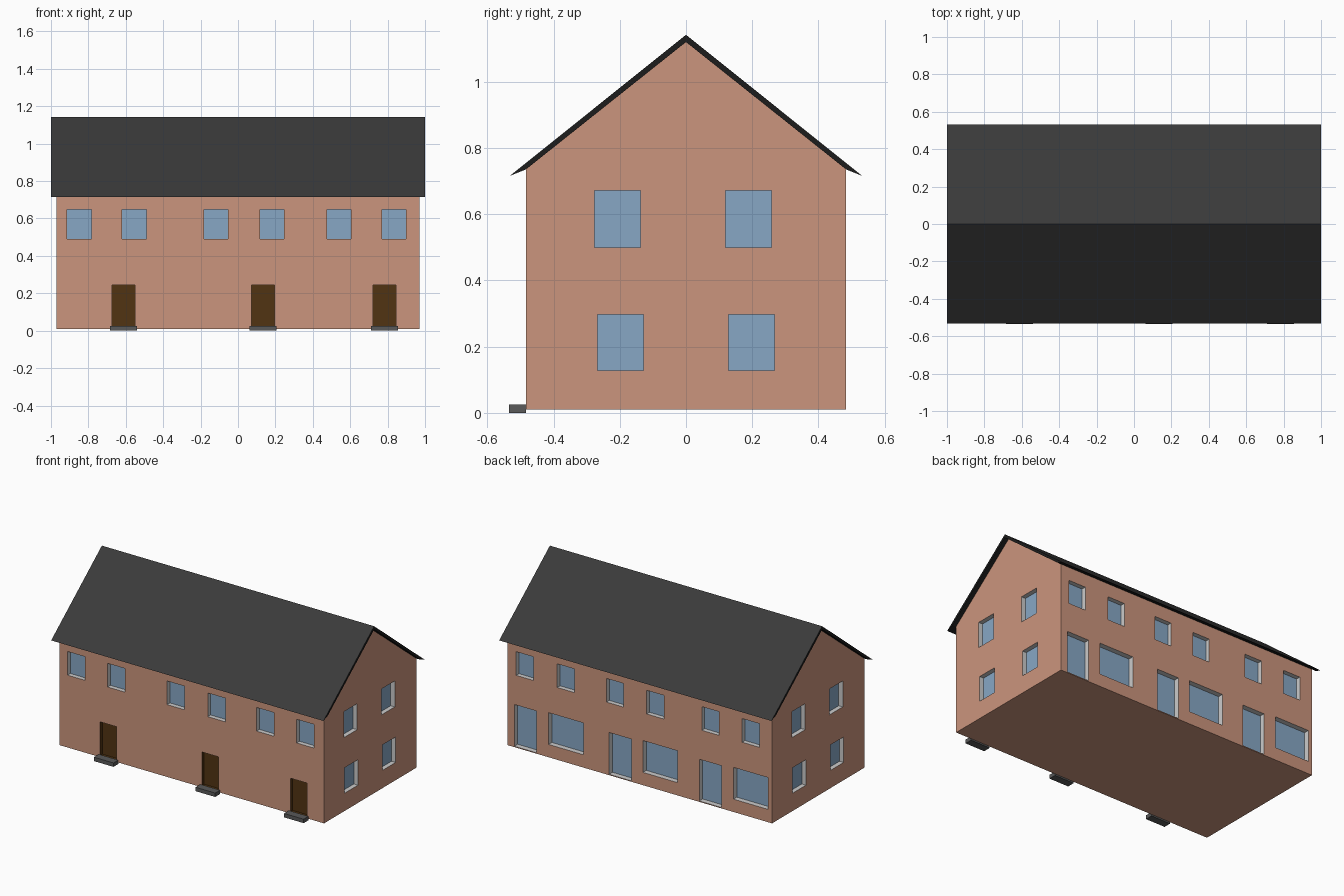
import bpy, bmesh
from math import radians
from mathutils import Matrix, Vector

if "Cube" in bpy.data.objects:
    bpy.data.objects.remove(bpy.data.objects["Cube"])


def material(name, r, g, b):
    m = bpy.data.materials.new(name)
    m.diffuse_color = (r, g, b, 1)
    m.use_nodes = True
    m.node_tree.nodes["Principled BSDF"].inputs["Base Color"].default_value = m.diffuse_color
    return m


WALL = material("brick wall", 0.60, 0.30, 0.205)
GLASS = material("window glass", 0.245, 0.39, 0.56)
FRAME = material("window frame", 0.60, 0.60, 0.60)
DOOR = material("door wood", 0.083, 0.034, 0.006)
ROOF = material("roof slate", 0.042, 0.042, 0.042)
TRIM = material("roof edge", 0.012, 0.012, 0.012)
STONE = material("step stone", 0.10, 0.10, 0.10)
HOUSE_MATS = [WALL, GLASS, FRAME, DOOR]
HX, HY = 0.971, 0.484          # half length and half depth of the walls


def finish(name, bm, mats):
    bmesh.ops.recalc_face_normals(bm, faces=bm.faces)
    me = bpy.data.meshes.new(name)
    bm.to_mesh(me)
    bm.free()
    for m in mats:
        me.materials.append(m)
    ob = bpy.data.objects.new(name, me)
    bpy.context.collection.objects.link(ob)
    return ob


def prism(profile, half):
    """Extrude a (y, z) profile along x from -half to half."""
    bm = bmesh.new()
    a = [bm.verts.new((-half, y, z)) for y, z in profile]
    b = [bm.verts.new((half, y, z)) for y, z in profile]
    n = len(profile)
    bm.faces.new(a)
    bm.faces.new(b[::-1])
    for i in range(n):
        j = (i + 1) % n
        bm.faces.new((a[i], b[i], b[j], a[j]))
    bmesh.ops.recalc_face_normals(bm, faces=bm.faces)
    return bm


def add_box(bm, lo, hi, turn=Matrix()):
    lo, hi = Vector(lo), Vector(hi)
    mat = turn @ Matrix.Translation((lo + hi) / 2) @ Matrix.Diagonal((*(hi - lo), 1))
    verts = bmesh.ops.create_cube(bm, size=1, matrix=mat)["verts"]
    return {f for v in verts for f in v.link_faces}


def opening(bm, angle, dist, u0, u1, z0, z1, depth, pane, reveal):
    """Cutter box for one recess; its inner face becomes the pane."""
    turn = Matrix.Rotation(radians(angle), 4, 'Z')
    inner = turn @ Vector((0, -(dist - depth), 0))
    direction = turn.to_3x3() @ Vector((0, 1, 0))
    for f in add_box(bm, (u0, -dist - 0.05, z0), (u1, -(dist - depth), z1), turn):
        on_pane = abs((f.calc_center_median() - inner).dot(direction)) < 1e-4
        f.material_index = pane if on_pane else reveal


# walls with gables
walls = finish("walls", prism([(-HY, 0.01), (HY, 0.01), (HY, 0.735),
                               (0, 1.12), (-HY, 0.735)], HX), HOUSE_MATS)

# recesses for windows and doors
bm = bmesh.new()
for u in (-0.913, -0.619, -0.182, 0.117, 0.475, 0.77):          # front upper windows
    opening(bm, 0, HY, u, u + 0.129, 0.49, 0.647, 0.03, 1, 2)
DOORS = (-0.613, 0.134, 0.784)
for u in DOORS:                                                 # front doors
    opening(bm, 0, HY, u - 0.061, u + 0.061, 0.02, 0.244, 0.025, 3, 3)
for u in (-0.909, -0.607, -0.245, 0.05, 0.455, 0.752):          # back upper windows
    opening(bm, 180, HY, u, u + 0.126, 0.49, 0.647, 0.03, 1, 2)
for u in (-0.922, -0.226, 0.437):                               # back glass doors
    opening(bm, 180, HY, u, u + 0.164, 0.016, 0.293, 0.035, 1, 2)
for u in (-0.67, 0.023, 0.688):                                 # back wide windows
    opening(bm, 180, HY, u, u + 0.255, 0.095, 0.306, 0.035, 1, 2)
for angle in (90, -90):                                         # gable end windows
    for u in (-0.276, 0.119):
        opening(bm, angle, HX, u, u + 0.139, 0.50, 0.672, 0.03, 1, 2)
    for u in (-0.267, 0.128):
        opening(bm, angle, HX, u, u + 0.139, 0.128, 0.297, 0.03, 1, 2)
cutter = finish("opening_cutter", bm, HOUSE_MATS)
cutter.hide_render = True
cutter.display_type = 'WIRE'
mod = walls.modifiers.new("openings", 'BOOLEAN')
mod.operation = 'DIFFERENCE'
mod.solver = 'EXACT'
mod.object = cutter

# roof: slate on the slopes, dark on the ends and underside
bm = prism([(-0.532, 0.716), (-HY, 0.735), (0, 1.12), (HY, 0.735),
            (0.532, 0.716), (0, 1.142)], 1.0)
for f in bm.faces:
    f.material_index = 0 if f.normal.z > 0.3 else 1
finish("roof", bm, [ROOF, TRIM])

# door steps
for i, u in enumerate(DOORS):
    bm = bmesh.new()
    add_box(bm, (u - 0.072, -0.534, 0.0), (u + 0.072, -HY + 0.001, 0.026))
    finish(f"door_step_{i + 1}", bm, [STONE])
